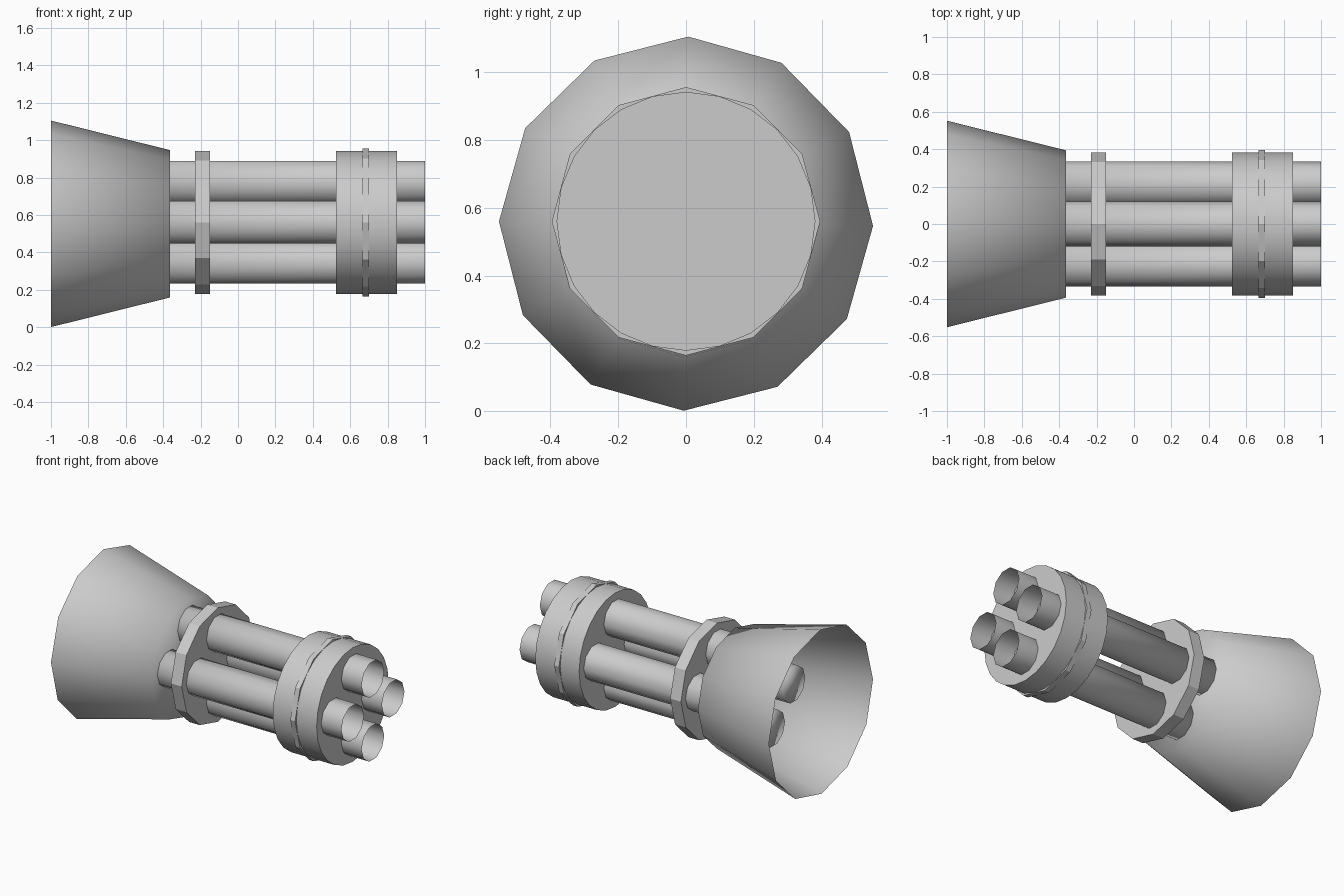
import bpy, bmesh, math

if "Cube" in bpy.data.objects:
    bpy.data.objects.remove(bpy.data.objects["Cube"])

grey = bpy.data.materials.new("plain grey")
grey.diffuse_color = (0.6, 0.6, 0.6, 1)
grey.use_nodes = True
grey.node_tree.nodes["Principled BSDF"].inputs["Base Color"].default_value = grey.diffuse_color


def tube(name, x0, x1, r0, r1, sides, y=0.0, z=0.56, phase=0.0,
         caps=(True, True), shade="flat"):
    """Prism or frustum along x; phase is measured from straight up."""
    bm = bmesh.new()
    rings = []
    for x, r in ((x0, r0), (x1, r1)):
        angles = [math.radians(phase) + math.tau * i / sides for i in range(sides)]
        rings.append([bm.verts.new((x, y + r * math.sin(a), z + r * math.cos(a)))
                      for a in angles])
    for i in range(sides):
        j = (i + 1) % sides
        bm.faces.new((rings[0][i], rings[1][i], rings[1][j], rings[0][j]))
    for ring, capped in zip(rings, caps):
        if capped:
            bm.faces.new(ring)
    bmesh.ops.recalc_face_normals(bm, faces=bm.faces[:])
    mesh = bpy.data.meshes.new(name)
    bm.to_mesh(mesh)
    bm.free()
    mesh.materials.append(grey)
    obj = bpy.data.objects.new(name, mesh)
    bpy.context.collection.objects.link(obj)
    if shade == "smooth":
        mesh.shade_smooth()
    elif shade == "angle":
        bpy.ops.object.select_all(action="DESELECT")
        obj.select_set(True)
        bpy.context.view_layer.objects.active = obj
        bpy.ops.object.shade_smooth_by_angle(angle=math.radians(25))
    return obj


# Flared housing, open at its wide end
tube("housing_cone", -1.0, -0.364, 0.552, 0.394, 12, z=0.553, phase=0.7,
     caps=(False, True), shade="smooth")

# Clamp plates around the barrels
tube("rear_clamp", -0.23, -0.15, 0.382, 0.382, 12)
tube("front_clamp", 0.525, 0.85, 0.382, 0.382, 24, shade="angle")
tube("front_clamp_band", 0.665, 0.70, 0.396, 0.396, 12)

# Four barrels, open at the muzzle and closed inside the housing
for i, side in enumerate(("top", "right", "bottom", "left")):
    a = i * math.pi / 2
    tube("barrel_" + side, -0.65, 1.0, 0.12, 0.12, 10,
         y=0.214 * math.sin(a), z=0.561 + 0.214 * math.cos(a), phase=90,
         caps=(True, False), shade="smooth")
